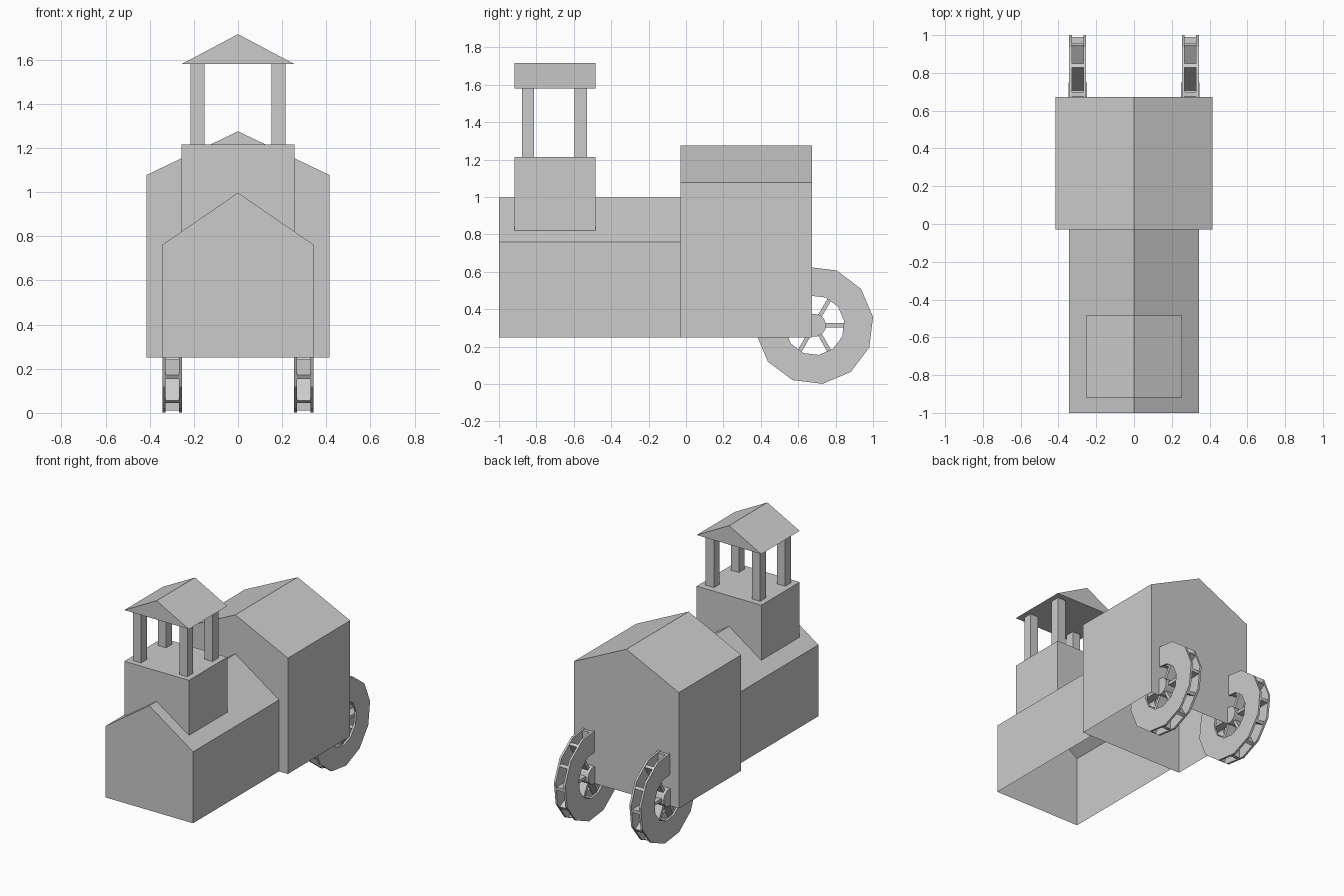
import bpy, bmesh
from math import cos, sin, radians
from mathutils import Matrix, Vector

cube = bpy.data.objects.get("Cube")
if cube:
    bpy.data.objects.remove(cube, do_unlink=True)

grey = bpy.data.materials.new("plain grey")
grey.use_nodes = True
colour = (0.6, 0.6, 0.6, 1)
grey.diffuse_color = colour
grey.node_tree.nodes["Principled BSDF"].inputs["Base Color"].default_value = colour


def finish(name, bm):
    bmesh.ops.recalc_face_normals(bm, faces=bm.faces[:])
    mesh = bpy.data.meshes.new(name)
    bm.to_mesh(mesh)
    bm.free()
    mesh.materials.append(grey)
    obj = bpy.data.objects.new(name, mesh)
    bpy.context.collection.objects.link(obj)
    return obj


def add_box(bm, low, high, turn=Matrix()):
    low, high = Vector(low), Vector(high)
    size = Matrix.Diagonal((*(high - low), 1))
    bmesh.ops.create_cube(bm, size=1, matrix=turn @ Matrix.Translation((low + high) / 2) @ size)


def gabled(name, profile, y0, y1, open_floor=False):
    """Extrude an (x, z) outline along y; the floor is its last edge."""
    bm = bmesh.new()
    front, back = [[bm.verts.new((x, y, z)) for x, z in profile] for y in (y0, y1)]
    bm.faces.new(front)
    bm.faces.new(back)
    n = len(profile)
    for i in range(n - 1 if open_floor else n):
        j = (i + 1) % n
        bm.faces.new((front[i], front[j], back[j], back[i]))
    return finish(name, bm)


def house(name, half, floor, eave, ridge, y0, y1):
    outline = [(-half, floor), (-half, eave), (0, ridge), (half, eave), (half, floor)]
    return gabled(name, outline, y0, y1, open_floor=True)


# Main building volumes, open underneath
house("front_hall", 0.345, 0.25, 0.76, 0.997, -1.0, -0.03)
house("rear_hall", 0.415, 0.25, 1.077, 1.275, -0.03, 0.673)

# Bell tower: base, four posts and roof
bm = bmesh.new()
add_box(bm, (-0.255, -0.918, 0.82), (0.255, -0.485, 1.215))
finish("tower_base", bm)
for side, sx in (("left", 1), ("right", -1)):
    for end, y in (("front", -0.845), ("back", -0.562)):
        bm = bmesh.new()
        add_box(bm, (sx * 0.183 - 0.032, y - 0.033, 1.215), (sx * 0.183 + 0.032, y + 0.033, 1.58))
        finish(f"tower_post_{end}_{side}", bm)
gabled("tower_roof", [(-0.255, 1.58), (0, 1.715), (0.255, 1.58)], -0.918, -0.485)


# Paddle wheels
SIDES = 12


def add_ring(bm, x0, x1, outer, inner=0):
    def loop(x, r):
        angles = [radians(8 + 360 * i / SIDES) for i in range(SIDES)]
        return [bm.verts.new((x, r * cos(a), r * sin(a))) for a in angles]
    loops = [loop(x0, outer), loop(x1, outer)]
    if inner:
        loops += [loop(x1, inner), loop(x0, inner)]
        loops.append(loops[0])
    else:
        bm.faces.new(loops[0])
        bm.faces.new(loops[1])
    for a, b in zip(loops, loops[1:]):
        for i in range(SIDES):
            j = (i + 1) % SIDES
            bm.faces.new((a[i], a[j], b[j], b[i]))


def wheel(name, x):
    bm = bmesh.new()
    # Two rim plates and the hub
    add_ring(bm, -0.045, -0.03, 0.316, 0.16)
    add_ring(bm, 0.03, 0.045, 0.316, 0.16)
    add_ring(bm, -0.05, 0.05, 0.062)
    # Paddles between the plates; every other one reaches the hub as a spoke
    for i in range(SIDES):
        start = 0.165 if i % 2 else 0.05
        turn = Matrix.Rotation(radians(30 * i), 4, 'X')
        add_box(bm, (-0.031, start, -0.011), (0.031, 0.304, 0.011), turn)
    obj = finish(name, bm)
    obj.location = (x, 0.687, 0.314)


wheel("left_wheel", 0.298)
wheel("right_wheel", -0.298)
